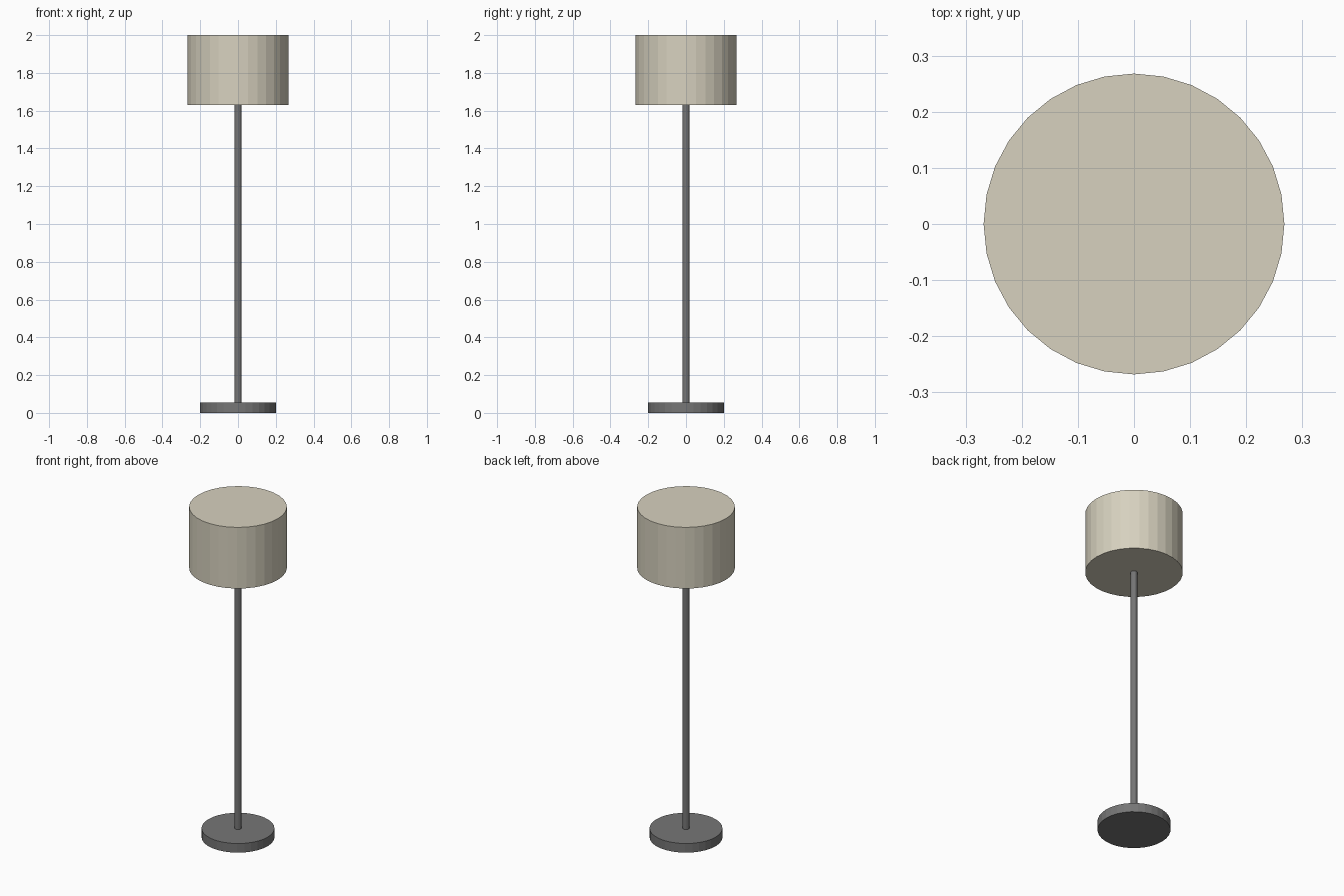
import bpy

if "Cube" in bpy.data.objects:
    bpy.data.objects.remove(bpy.data.objects["Cube"], do_unlink=True)


def make_material(name, rgb):
    mat = bpy.data.materials.new(name)
    mat.use_nodes = True
    mat.diffuse_color = (*rgb, 1)
    mat.node_tree.nodes["Principled BSDF"].inputs["Base Color"].default_value = (*rgb, 1)
    return mat


def make_cylinder(name, radius, bottom, top, sides, mat):
    bpy.ops.mesh.primitive_cylinder_add(
        vertices=sides, radius=radius, depth=top - bottom,
        location=(0, 0, (bottom + top) / 2))
    obj = bpy.context.object
    obj.name = name
    obj.data.materials.append(mat)
    return obj


metal = make_material("dark grey metal", (0.18, 0.18, 0.18))
fabric = make_material("cream fabric", (0.68, 0.64, 0.52))

# Round foot, slim pole and closed drum shade
make_cylinder("base", 0.2, 0, 0.055, 32, metal)
make_cylinder("pole", 0.019, 0.055, 1.63, 16, metal)
make_cylinder("lampshade", 0.268, 1.63, 2, 32, fabric)
